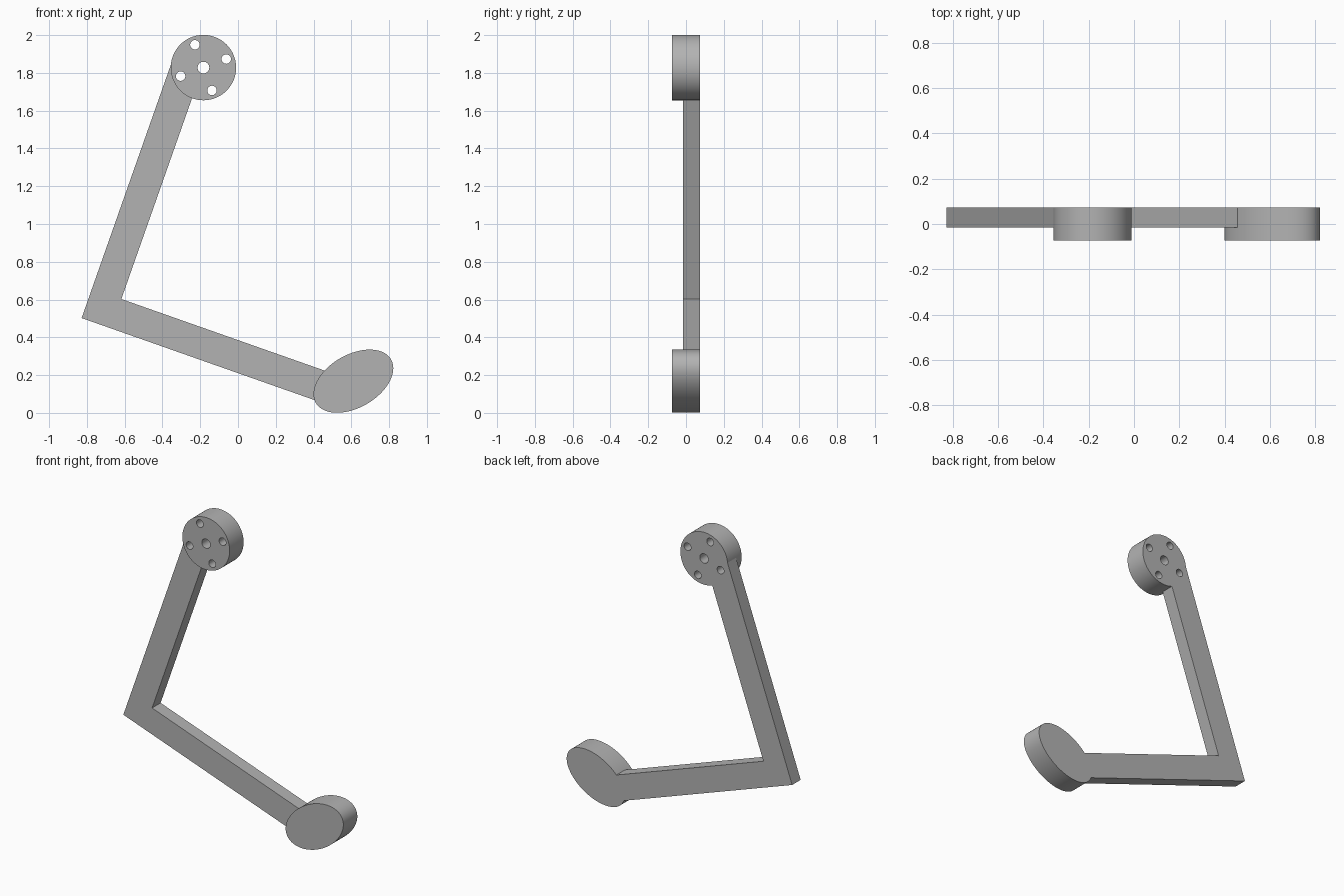
import bpy
import bmesh
from math import cos, sin, pi, radians
from mathutils import Vector

if "Cube" in bpy.data.objects:
    bpy.data.objects.remove(bpy.data.objects["Cube"])

BACK, FRONT, ARM_FRONT = 0.073, -0.073, -0.016
HUB = Vector((-0.183, 1.828))
PEDAL = Vector((0.611, 0.168))
HUB_RADIUS = 0.173

grey = bpy.data.materials.new("plain_grey")
grey.use_nodes = True
colour = (0.45, 0.45, 0.45, 1)
grey.diffuse_color = colour
grey.node_tree.nodes["Principled BSDF"].inputs["Base Color"].default_value = colour


def ellipse(centre, a, b, tilt=0, steps=96):
    """Outline in the x-z plane, counter-clockwise from the front."""
    u = Vector((cos(tilt), sin(tilt)))
    v = Vector((-u.y, u.x))
    return [centre + u * a * cos(2 * pi * i / steps) + v * b * sin(2 * pi * i / steps)
            for i in range(steps)]


def prism(name, outline, front, back):
    """Extrude an x-z outline along y."""
    bm = bmesh.new()
    face = bm.faces.new([bm.verts.new((p.x, front, p.y)) for p in outline])
    extruded = bmesh.ops.extrude_face_region(bm, geom=[face], use_keep_orig=True)["geom"]
    moved = [g for g in extruded if isinstance(g, bmesh.types.BMVert)]
    bmesh.ops.translate(bm, verts=moved, vec=(0, back - front, 0))
    bmesh.ops.recalc_face_normals(bm, faces=bm.faces)
    mesh = bpy.data.meshes.new(name)
    bm.to_mesh(mesh)
    bm.free()
    mesh.materials.append(grey)
    obj = bpy.data.objects.new(name, mesh)
    bpy.context.collection.objects.link(obj)
    return obj


def cut(target, outline):
    """Cut an outline right through the target, then drop the cutter."""
    cutter = prism("cutter", outline, FRONT * 2, BACK * 2)
    cutter.hide_render = True
    mod = target.modifiers.new("cut", "BOOLEAN")
    mod.operation, mod.solver, mod.object = "DIFFERENCE", "EXACT", cutter
    bpy.ops.object.select_all(action="DESELECT")
    bpy.context.view_layer.objects.active = target
    target.select_set(True)
    bpy.ops.object.modifier_apply(modifier=mod.name)
    bpy.data.objects.remove(cutter)


# Round hub with a centre hole and four bolt holes
hub_outline = ellipse(HUB, HUB_RADIUS, HUB_RADIUS)
hub = prism("hub", hub_outline, FRONT, BACK)
cut(hub, ellipse(HUB, 0.031, 0.031, steps=32))
for i in range(4):
    angle = radians(20.5 + 90 * i)
    spot = HUB + 0.129 * Vector((cos(angle), sin(angle)))
    cut(hub, ellipse(spot, 0.025, 0.025, steps=32))

# Tilted oval pad
pad_outline = ellipse(PEDAL, 0.23, 0.14, radians(30))
pad = prism("oval_pad", pad_outline, FRONT, BACK)

# Right-angled arm, trimmed to meet the hub and the pad
corner = Vector((-0.828, 0.502))
up = Vector((cos(radians(70.6)), sin(radians(70.6))))
out = Vector((up.y, -up.x))
width, rise, reach = 0.165, 1.425, 1.4
arm = prism("bent_arm", [
    corner,
    corner + out * reach,
    corner + out * reach + up * width,
    corner + out * width + up * width,
    corner + out * width + up * rise,
    corner + up * rise,
], ARM_FRONT, BACK)
cut(arm, hub_outline)
cut(arm, pad_outline)

# Smooth round sides, sharp rims
for obj in (hub, pad, arm):
    bpy.ops.object.select_all(action="DESELECT")
    bpy.context.view_layer.objects.active = obj
    obj.select_set(True)
    bpy.ops.object.shade_smooth_by_angle(angle=radians(30))
